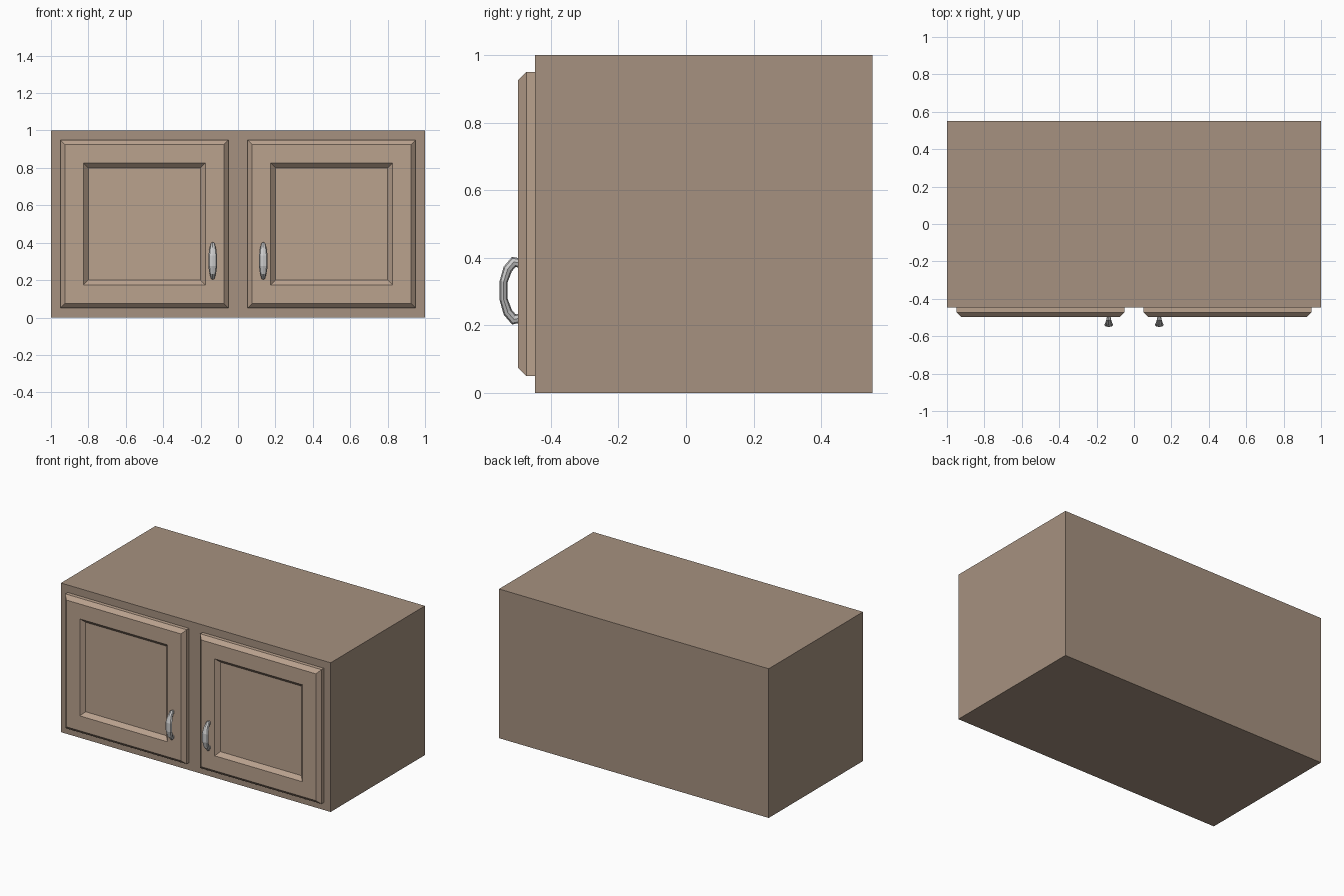
import bpy, bmesh, math
from mathutils import Vector

if "Cube" in bpy.data.objects:
    bpy.data.objects.remove(bpy.data.objects["Cube"])

BODY_Y, FRONT_Y, BACK_Y = -0.447, -0.497, 0.552


def material(name, rgb):
    m = bpy.data.materials.new(name)
    m.diffuse_color = (*rgb, 1)
    m.use_nodes = True
    m.node_tree.nodes["Principled BSDF"].inputs["Base Color"].default_value = m.diffuse_color
    return m


def finish(name, bm, mat=None):
    bmesh.ops.recalc_face_normals(bm, faces=bm.faces)
    me = bpy.data.meshes.new(name)
    bm.to_mesh(me)
    bm.free()
    ob = bpy.data.objects.new(name, me)
    bpy.context.collection.objects.link(ob)
    if mat:
        me.materials.append(mat)
    return ob


def skin(bm, rings):
    """Join a sequence of vertex rings with quads and cap both ends."""
    loops = [[bm.verts.new(p) for p in r] for r in rings]
    n = len(loops[0])
    for a, b in zip(loops, loops[1:]):
        for i in range(n):
            j = (i + 1) % n
            bm.faces.new((a[i], a[j], b[j], b[i]))
    bm.faces.new(loops[0])
    bm.faces.new(loops[-1])


def make_body(mat):
    bm = bmesh.new()
    bmesh.ops.create_cube(bm, size=1)
    bmesh.ops.scale(bm, vec=(2, BACK_Y - BODY_Y, 1), verts=bm.verts)
    bmesh.ops.translate(bm, vec=(0, (BACK_Y + BODY_Y) / 2, 0.5), verts=bm.verts)
    finish("cabinet_body", bm, mat)


def make_door(name, cx, mat):
    # concentric squares: back, side, chamfered rim, frame, sunken panel
    profile = [(0.45, BODY_Y), (0.45, FRONT_Y + 0.025), (0.425, FRONT_Y),
               (0.325, FRONT_Y), (0.30, FRONT_Y + 0.025)]
    bm = bmesh.new()
    skin(bm, [[(cx + sx * h, y, 0.5 + sz * h)
               for sx, sz in ((-1, -1), (1, -1), (1, 1), (-1, 1))]
              for h, y in profile])
    finish(name, bm, mat)


def make_handle(name, cx, cz=0.303, sides=8):
    # half of the bow: y, z offset, half width, half thickness
    half = [(-0.494, 0.082, 0.010, 0.014), (-0.509, 0.085, 0.012, 0.016),
            (-0.527, 0.064, 0.018, 0.014), (-0.539, 0.027, 0.024, 0.012)]
    path = [(y, -z, w, t) for y, z, w, t in half] + half[::-1]
    pts = [Vector((y, z)) for y, z, _, _ in path]
    rings = []
    for i, (y, z, w, t) in enumerate(path):
        if i in (0, len(path) - 1):
            normal = Vector((0, 1))
        else:
            d = ((pts[i + 1] - pts[i]).normalized()
                 + (pts[i] - pts[i - 1]).normalized()).normalized()
            normal = Vector((d.y, -d.x))
            if i > 0 and normal.x > 0:
                normal = -normal
        # keep the ring direction consistent along the bow
        if i == 0:
            normal = Vector((0, -1))
        ring = []
        for k in range(sides):
            a = 2 * math.pi * k / sides
            o = normal * (math.sin(a) * t)
            ring.append((cx + math.cos(a) * w, y + o.x, cz + z + o.y))
        rings.append(ring)
    bm = bmesh.new()
    skin(bm, rings)
    finish(name, bm)


body_mat = material("body_wood", (0.38, 0.285, 0.215))
door_mat = material("door_wood", (0.49, 0.36, 0.27))

make_body(body_mat)
for side, s in (("left", -1), ("right", 1)):
    make_door(side + "_door", s * 0.5, door_mat)
    make_handle(side + "_handle", s * 0.135)
